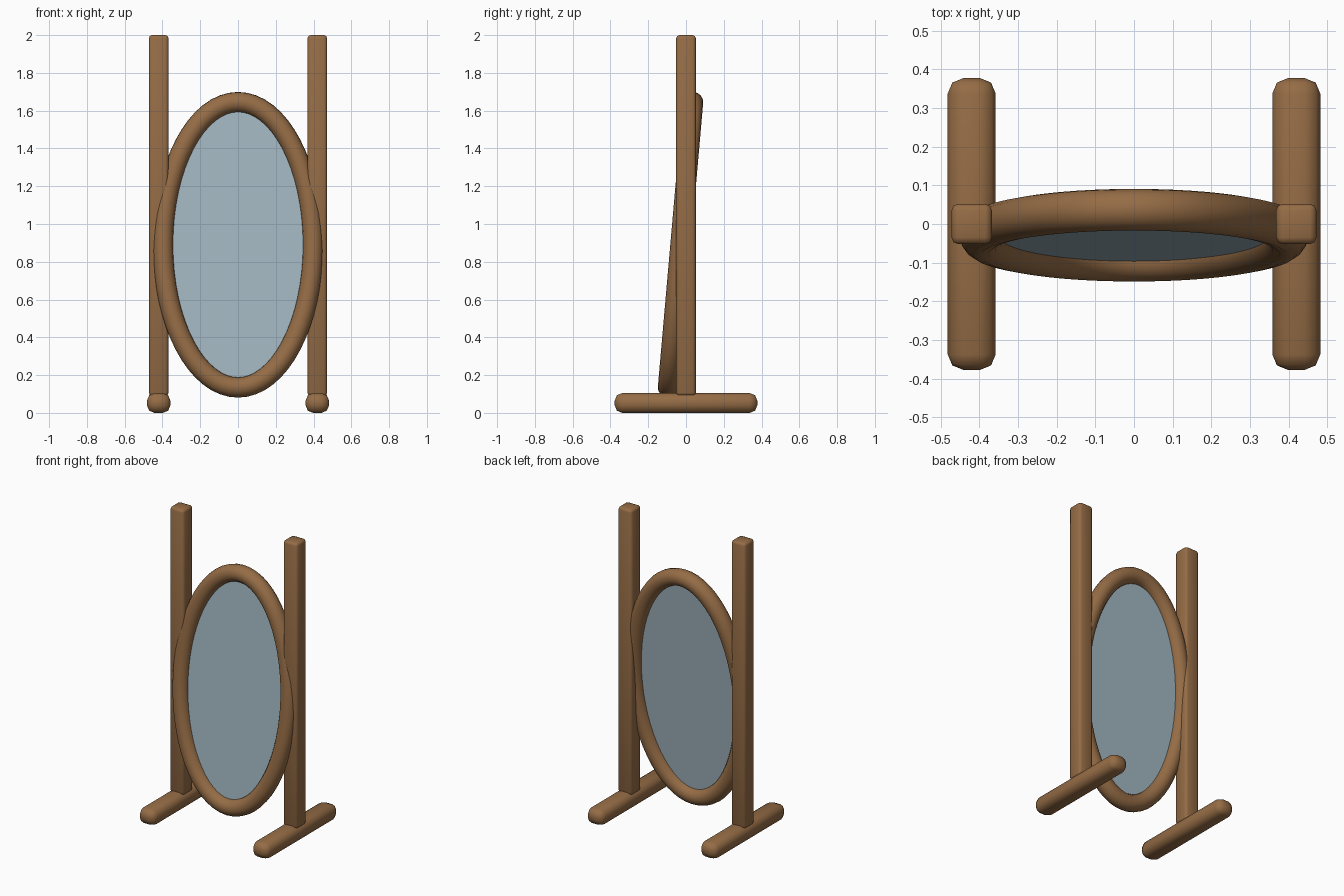
import bpy, bmesh
from math import sin, cos, pi, radians
from mathutils import Vector

if "Cube" in bpy.data.objects:
    bpy.data.objects.remove(bpy.data.objects["Cube"])


def material(name, color):
    m = bpy.data.materials.new(name)
    m.diffuse_color = (*color, 1)
    m.use_nodes = True
    m.node_tree.nodes["Principled BSDF"].inputs["Base Color"].default_value = m.diffuse_color
    return m


wood = material("wood", (0.30, 0.15, 0.06))
silver = material("mirror_glass", (0.36, 0.47, 0.53))


def finish(name, bm, mat, angle):
    bmesh.ops.recalc_face_normals(bm, faces=bm.faces)
    mesh = bpy.data.meshes.new(name)
    bm.to_mesh(mesh)
    bm.free()
    obj = bpy.data.objects.new(name, mesh)
    bpy.context.collection.objects.link(obj)
    mesh.materials.append(mat)
    bpy.ops.object.select_all(action='DESELECT')
    obj.select_set(True)
    bpy.context.view_layer.objects.active = obj
    bpy.ops.object.shade_smooth_by_angle(angle=radians(angle))
    return obj


def rounded_box(name, center, size, bevel):
    bm = bmesh.new()
    bmesh.ops.create_cube(bm, size=1)
    bmesh.ops.scale(bm, vec=size, verts=bm.verts)
    bmesh.ops.bevel(bm, geom=bm.edges[:], offset=bevel, segments=2,
                    profile=0.5, affect='EDGES')
    bmesh.ops.translate(bm, vec=center, verts=bm.verts)
    return finish(name, bm, wood, 50)


# Uprights and feet
for side, s in (("left", -1), ("right", 1)):
    rounded_box(f"{side}_post", (s * 0.42, 0, 1.045), (0.104, 0.104, 1.91), 0.017)
    rounded_box(f"{side}_foot", (s * 0.42, 0, 0.0525), (0.124, 0.755, 0.105), 0.04)

# Tilting oval mirror
RX, RZ, TUBE = 0.397, 0.758, 0.054
SEG, SIDES = 64, 16
TILT, PIVOT = radians(-5), (0, -0.029, 0.89)

# Oval frame: round section swept around an ellipse
bm = bmesh.new()
rings = []
for i in range(SEG):
    a = 2 * pi * i / SEG
    path = Vector((RX * cos(a), 0, RZ * sin(a)))
    out = Vector((RZ * cos(a), 0, RX * sin(a))).normalized()
    rings.append([bm.verts.new(path + out * TUBE * cos(b) + Vector((0, TUBE * sin(b), 0)))
                  for b in (2 * pi * j / SIDES for j in range(SIDES))])
for i in range(SEG):
    p, q = rings[i], rings[(i + 1) % SEG]
    for j in range(SIDES):
        k = (j + 1) % SIDES
        bm.faces.new((p[j], p[k], q[k], q[j]))
frame = finish("mirror_frame", bm, wood, 60)

# Glass: thin oval disc set in the middle of the frame
bm = bmesh.new()
bmesh.ops.create_cone(bm, cap_ends=True, segments=SEG, radius1=1, radius2=1, depth=1)
bmesh.ops.scale(bm, vec=(RX - 0.02, RZ - 0.02, 0.012), verts=bm.verts)
for v in bm.verts:
    v.co = (v.co.x, -v.co.z, v.co.y)
glass = finish("mirror_glass", bm, silver, 30)

for obj in (frame, glass):
    obj.location = PIVOT
    obj.rotation_euler.x = TILT
